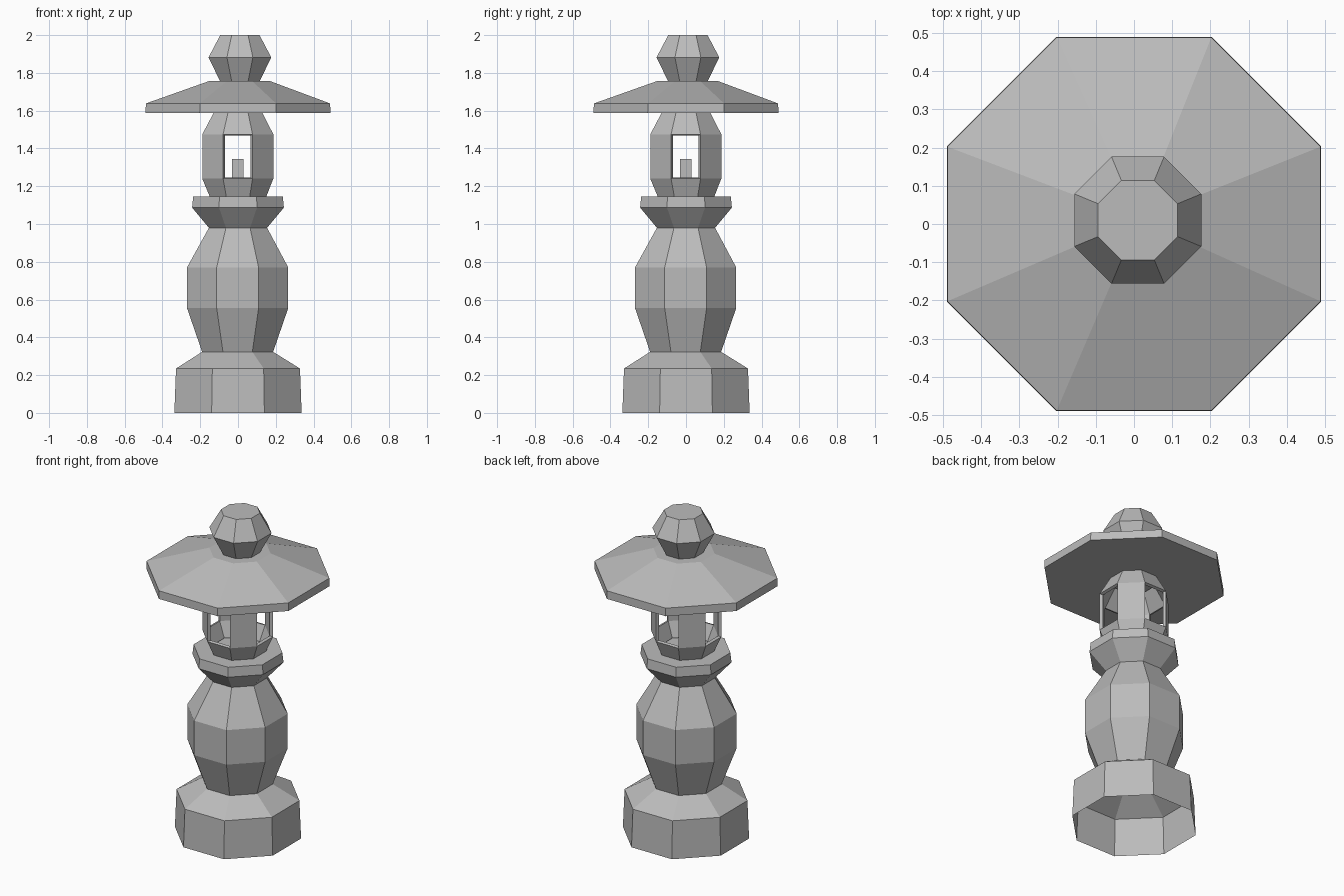
import bpy, bmesh
from math import pi, cos, sin

cube = bpy.data.objects.get("Cube")
if cube:
    bpy.data.objects.remove(cube, do_unlink=True)

SIDES = 8
stone = bpy.data.materials.new("grey stone")
stone.use_nodes = True
GREY = (0.5, 0.5, 0.5, 1)
stone.diffuse_color = GREY
bsdf = next(n for n in stone.node_tree.nodes if n.type == 'BSDF_PRINCIPLED')
bsdf.inputs["Base Color"].default_value = GREY
bsdf.inputs["Roughness"].default_value = 0.9


def finish(name, bm):
    bmesh.ops.recalc_face_normals(bm, faces=bm.faces)
    mesh = bpy.data.meshes.new(name)
    bm.to_mesh(mesh)
    bm.free()
    mesh.materials.append(stone)
    obj = bpy.data.objects.new(name, mesh)
    bpy.context.collection.objects.link(obj)
    return obj


def octagon_stack(name, profile, bottom=True, top=True, skip=None):
    """Stack octagons given as (flat-side radius, height, centre shift).
    skip(level, side) leaves out a wall face."""
    bm = bmesh.new()
    rings = []
    for flat, z, shift in profile:
        r = flat / cos(pi / SIDES)
        angles = [(i + 0.5) * 2 * pi / SIDES for i in range(SIDES)]
        rings.append([bm.verts.new((shift + r * cos(a), shift + r * sin(a), z))
                      for a in angles])
    for level, (low, high) in enumerate(zip(rings, rings[1:])):
        for i in range(SIDES):
            if skip and skip(level, i):
                continue
            j = (i + 1) % SIDES
            bm.faces.new((low[i], low[j], high[j], high[i]))
    if bottom:
        bm.faces.new(rings[0][::-1])
    if top:
        bm.faces.new(rings[-1])
    return finish(name, bm)


# Hollow foot, bulging shaft and collar in one shell, open underneath
octagon_stack("pedestal", [
    (0.337, 0, 0), (0.328, 0.235, 0), (0.188, 0.323, -0.002),
    (0.268, 0.555, -0.002), (0.268, 0.77, -0.002), (0.154, 0.98, 0),
    (0.243, 1.087, 0), (0.237, 1.146, 0)], bottom=False)

# Lantern chamber: windows on the four axis-facing sides, thin walls
chamber = octagon_stack("lantern_chamber", [
    (0.15, 1.146, 0), (0.188, 1.24, -0.001),
    (0.188, 1.475, -0.001), (0.128, 1.59, 0)],
    bottom=False, top=False,
    skip=lambda level, side: level == 1 and side % 2 == 1)
wall = chamber.modifiers.new("wall", 'SOLIDIFY')
wall.thickness = 0.02
wall.offset = -1

# Candle block in the chamber
bm = bmesh.new()
bmesh.ops.create_cube(bm, size=1)
bmesh.ops.scale(bm, verts=bm.verts, vec=(0.06, 0.06, 0.2))
bmesh.ops.translate(bm, verts=bm.verts, vec=(-0.002, -0.002, 1.245))
finish("candle", bm)

# Wide roof and the finial on it
octagon_stack("roof", [
    (0.489, 1.588, 0), (0.488, 1.638, 0), (0.163, 1.756, 0.008)])
octagon_stack("finial", [
    (0.105, 1.756, 0.01), (0.166, 1.882, 0.01), (0.104, 2.0, 0.01)])
